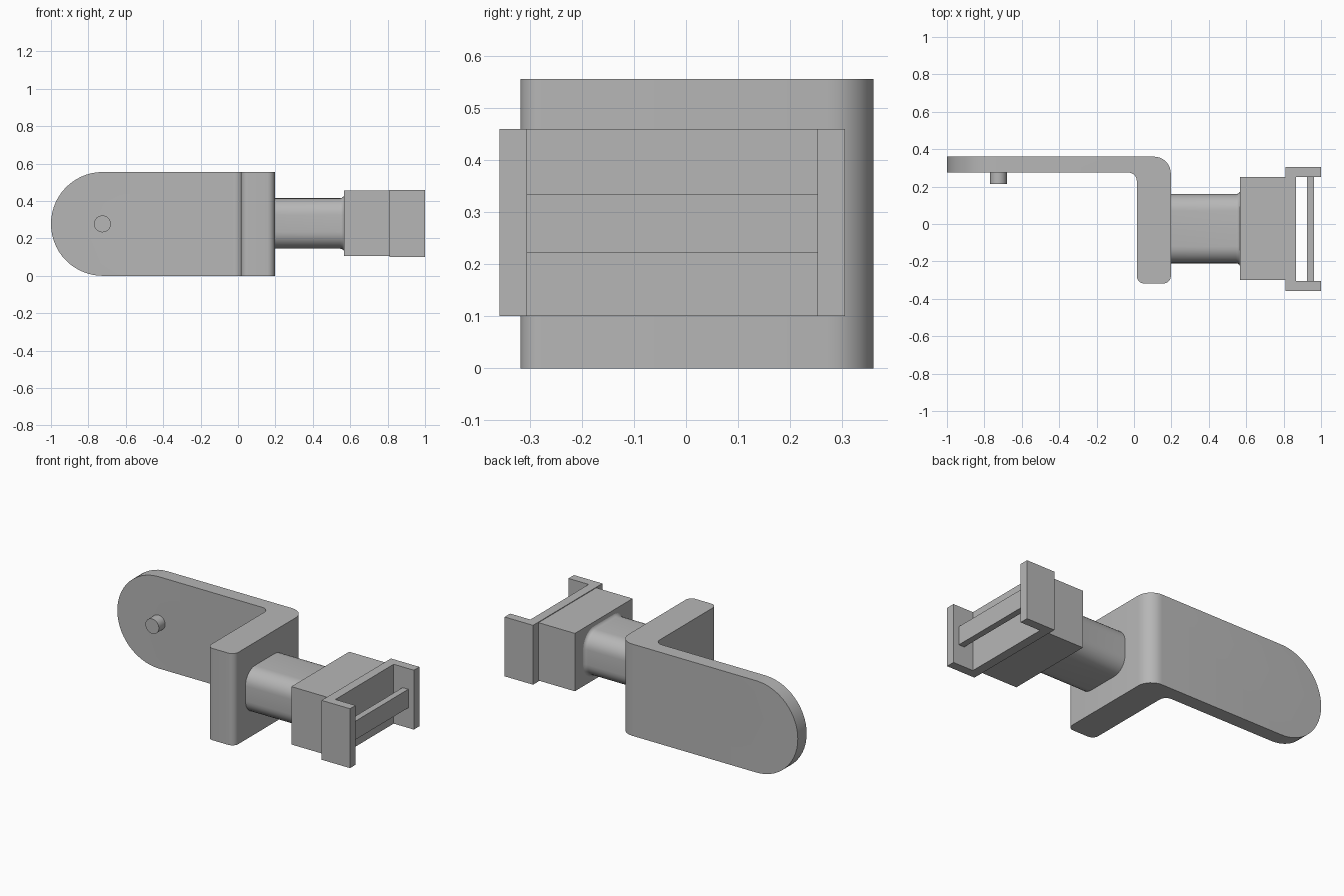
import bpy
import bmesh
from math import sin, cos, pi, radians
from mathutils import Matrix, Vector

cube = bpy.data.objects.get("Cube")
if cube:
    bpy.data.objects.remove(cube, do_unlink=True)

grey = bpy.data.materials.new("plain grey")
grey.use_nodes = True
colour = (0.47, 0.47, 0.47, 1)
grey.diffuse_color = colour
grey.node_tree.nodes["Principled BSDF"].inputs["Base Color"].default_value = colour


def finish(name, bm, smooth=False):
    bmesh.ops.recalc_face_normals(bm, faces=bm.faces[:])
    mesh = bpy.data.meshes.new(name)
    bm.to_mesh(mesh)
    bm.free()
    mesh.materials.append(grey)
    obj = bpy.data.objects.new(name, mesh)
    bpy.context.collection.objects.link(obj)
    if smooth:
        bpy.ops.object.select_all(action='DESELECT')
        obj.select_set(True)
        bpy.context.view_layer.objects.active = obj
        bpy.ops.object.shade_smooth_by_angle(angle=radians(30))
    return obj


def box(name, low, high):
    low, high = Vector(low), Vector(high)
    bm = bmesh.new()
    bmesh.ops.create_cube(bm, size=1)
    bmesh.ops.scale(bm, vec=high - low, verts=bm.verts)
    bmesh.ops.translate(bm, vec=(low + high) / 2, verts=bm.verts)
    return finish(name, bm)


def round_edges(bm, test, radius, segments):
    """Round every edge whose two ends pass the test."""
    edges = [e for e in bm.edges if test(e.verts[0].co, e.verts[1].co)]
    bmesh.ops.bevel(bm, geom=edges, offset=radius, segments=segments,
                    affect='EDGES', profile=0.5)


def upright_at(x, y):
    return lambda a, b: all(abs(p.x - x) < 0.001 and abs(p.y - y) < 0.001 for p in (a, b))


# L-shaped bracket: extruded outline, rounded corners and a round free end
height = 0.555
outer, inner, back, step, front = 0.197, 0.015, 0.36, 0.275, -0.318
outline = [(-1, step), (inner, step), (inner, front), (outer, front), (outer, back), (-1, back)]
bm = bmesh.new()
base = bm.faces.new([bm.verts.new((x, y, 0)) for x, y in outline])
raised = bmesh.ops.extrude_face_region(bm, geom=[base])["geom"]
bmesh.ops.translate(bm, vec=(0, 0, height),
                    verts=[v for v in raised if isinstance(v, bmesh.types.BMVert)])
bmesh.ops.recalc_face_normals(bm, faces=bm.faces[:])
for x, y, radius in ((outer, back, 0.09), (inner, step, 0.045),
                     (inner, front, 0.04), (outer, front, 0.04)):
    round_edges(bm, upright_at(x, y), radius, 8)
round_edges(bm, lambda a, b: a.x < -0.99 and b.x < -0.99 and abs(a.z - b.z) < 0.001,
            height / 2 - 0.0005, 14)
finish("bracket", bm, True)

# Pin on the front of the plate
bm = bmesh.new()
bmesh.ops.create_cone(bm, cap_ends=True, segments=32, radius1=0.045, radius2=0.045, depth=0.07,
                      matrix=Matrix.Translation((-0.725, 0.25, height / 2)) @ Matrix.Rotation(pi / 2, 4, 'X'))
finish("pin", bm, True)

# Neck: rounded rectangle section, flaring into the block
mid_y, mid_z, half_y, half_z, corner = -0.025, 0.28, 0.185, 0.135, 0.09
flare, start, end = 0.025, 0.19, 0.57


def section(bm, x, grow):
    ring = []
    for quarter, (sy, sz) in enumerate(((1, 1), (-1, 1), (-1, -1), (1, -1))):
        for i in range(9):
            a = (quarter + i / 8) * pi / 2
            r = corner + grow
            ring.append(bm.verts.new((x, mid_y + sy * (half_y - corner) + r * cos(a),
                                      mid_z + sz * (half_z - corner) + r * sin(a))))
    return ring


bm = bmesh.new()
angles = [i / 6 * pi / 2 for i in range(7)]
rings = [section(bm, start, 0)]
rings += [section(bm, end - flare + flare * sin(a), flare * (1 - cos(a))) for a in angles]
for a, b in zip(rings, rings[1:]):
    for i in range(len(a)):
        j = (i + 1) % len(a)
        bm.faces.new((a[i], a[j], b[j], b[i]))
bm.faces.new(rings[0])
bm.faces.new(rings[-1])
finish("neck", bm, True)

# Block and strap holder
box("block", (0.567, -0.3, 0.105), (0.812, 0.252, 0.455))
box("holder_back", (0.81, -0.31, 0.1), (0.865, 0.255, 0.459))
box("right_wall", (0.81, -0.358, 0.1), (1, -0.305, 0.459))
box("left_wall", (0.81, 0.252, 0.1), (1, 0.305, 0.459))
box("strap_bar", (0.925, -0.31, 0.222), (0.963, 0.256, 0.334))
